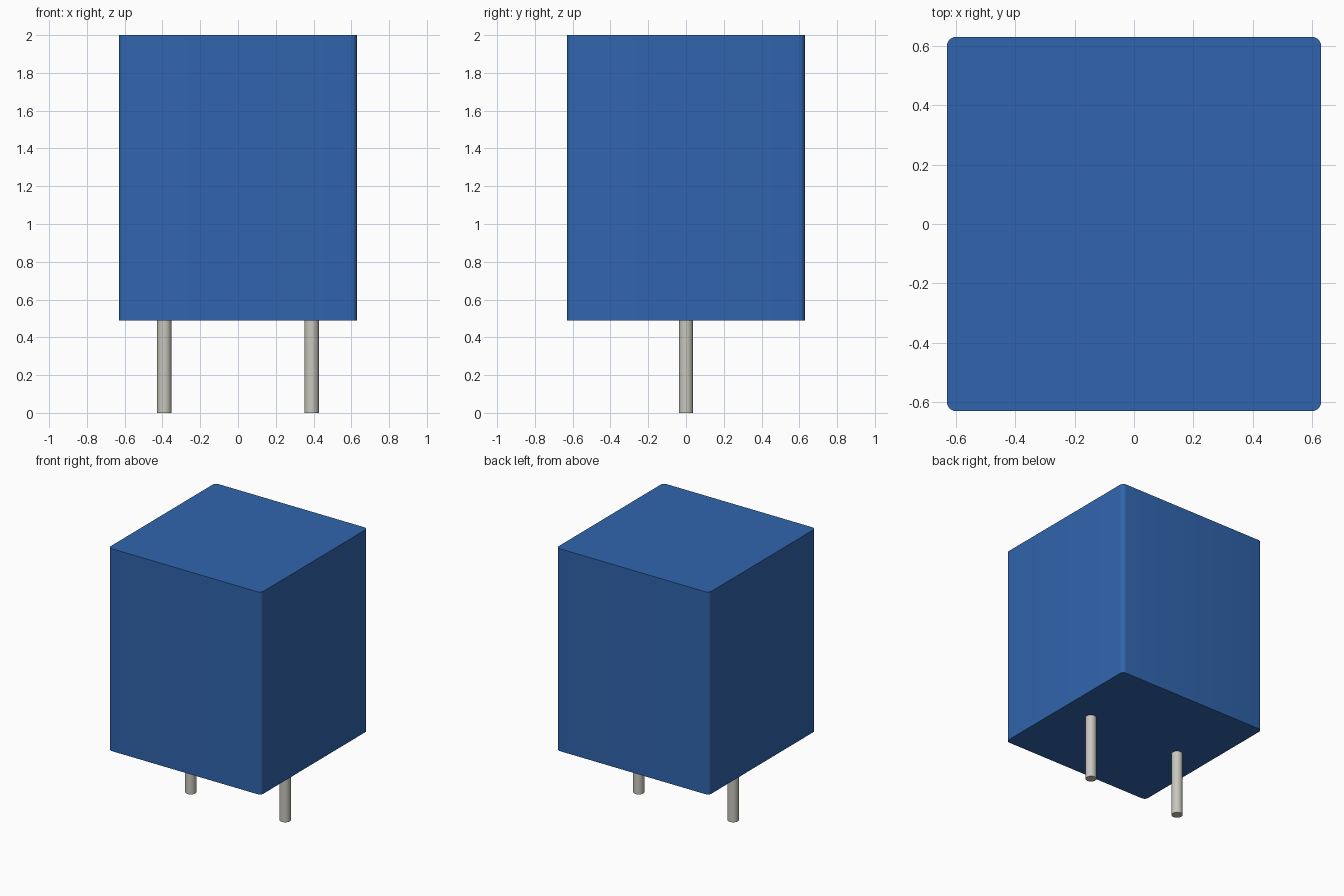
import bpy
import bmesh
import math

default = bpy.data.objects.get("Cube")
if default:
    bpy.data.objects.remove(default, do_unlink=True)


def make_material(name, color):
    mat = bpy.data.materials.new(name)
    mat.use_nodes = True
    mat.diffuse_color = color
    mat.node_tree.nodes["Principled BSDF"].inputs["Base Color"].default_value = color
    return mat


blue = make_material("blue_plastic", (0.03, 0.13, 0.42, 1))
metal = make_material("tinned_metal", (0.58, 0.57, 0.51, 1))

HALF = 0.63
BOTTOM, TOP = 0.49, 2.0
CORNER = 0.03
PIN_RADIUS, PIN_X = 0.038, 0.39


def finish(obj, mat):
    obj.data.materials.append(mat)
    bpy.ops.object.select_all(action="DESELECT")
    obj.select_set(True)
    bpy.context.view_layer.objects.active = obj
    bpy.ops.object.shade_smooth_by_angle(angle=math.radians(35))


# Case: box with only its upright edges rounded
bm = bmesh.new()
bmesh.ops.create_cube(bm, size=1)
for v in bm.verts:
    v.co.x *= 2 * HALF
    v.co.y *= 2 * HALF
    v.co.z = TOP if v.co.z > 0 else BOTTOM
upright = [e for e in bm.edges if abs(e.verts[0].co.z - e.verts[1].co.z) > 1]
bmesh.ops.bevel(bm, geom=upright, offset=CORNER, segments=6, profile=0.5, affect="EDGES")
mesh = bpy.data.meshes.new("case")
bm.to_mesh(mesh)
bm.free()
case = bpy.data.objects.new("case", mesh)
bpy.context.collection.objects.link(case)
finish(case, blue)

# Pins: round leads that reach up to the underside of the case
for name, side in (("left_pin", 1), ("right_pin", -1)):
    bpy.ops.mesh.primitive_cylinder_add(
        vertices=32, radius=PIN_RADIUS, depth=BOTTOM,
        location=(side * PIN_X, 0, BOTTOM / 2))
    pin = bpy.context.object
    pin.name = name
    finish(pin, metal)
